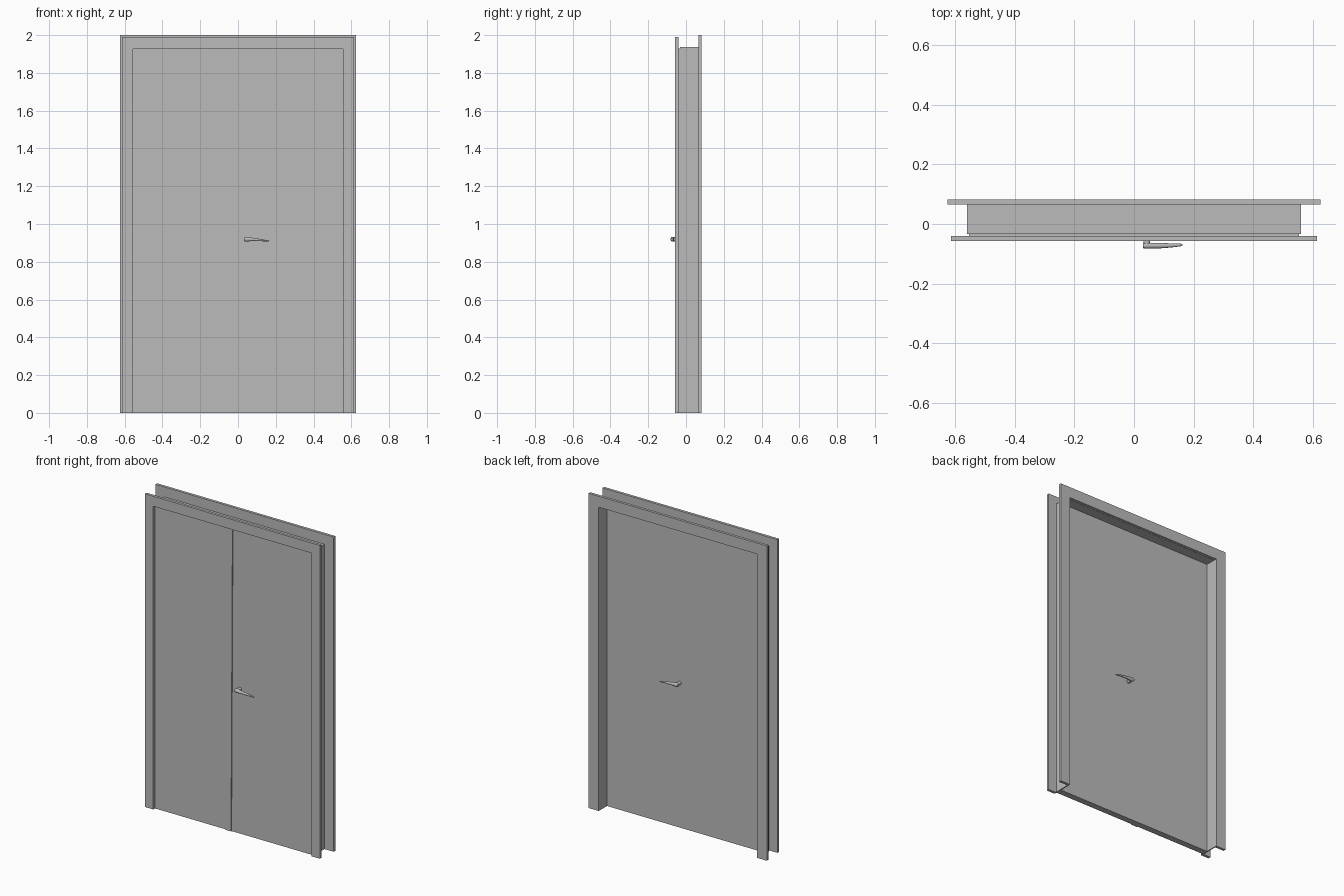
import bpy, bmesh, math
from mathutils import Vector

if "Cube" in bpy.data.objects:
    bpy.data.objects.remove(bpy.data.objects["Cube"], do_unlink=True)

grey = bpy.data.materials.new("plain_grey")
grey.use_nodes = True
COLOUR = (0.5, 0.5, 0.5, 1.0)
grey.diffuse_color = COLOUR
grey.node_tree.nodes["Principled BSDF"].inputs["Base Color"].default_value = COLOUR


def finish(name, bm, smooth=False):
    bmesh.ops.recalc_face_normals(bm, faces=bm.faces[:])
    mesh = bpy.data.meshes.new(name)
    bm.to_mesh(mesh)
    bm.free()
    mesh.materials.append(grey)
    obj = bpy.data.objects.new(name, mesh)
    bpy.context.collection.objects.link(obj)
    if smooth:
        bpy.ops.object.select_all(action='DESELECT')
        obj.select_set(True)
        bpy.context.view_layer.objects.active = obj
        bpy.ops.object.shade_smooth_by_angle(angle=math.radians(40))
    return obj


def prism(name, outline, y0, y1):
    """Extrude an outline in the xz plane from y0 to y1."""
    bm = bmesh.new()
    face = bm.faces.new([bm.verts.new((x, y0, z)) for x, z in outline])
    out = bmesh.ops.extrude_face_region(bm, geom=[face])
    verts = [g for g in out["geom"] if isinstance(g, bmesh.types.BMVert)]
    bmesh.ops.translate(bm, vec=(0, y1 - y0, 0), verts=verts)
    return finish(name, bm)


def arch(name, outer, top, inner, head, y0, y1):
    """Three-sided surround, open at the floor."""
    prism(name, [(-outer, 0), (-outer, top), (outer, top), (outer, 0),
                 (inner, 0), (inner, head), (-inner, head), (-inner, 0)], y0, y1)


# Frame: front and back casings joined by the thin lining
arch("front_casing", 0.615, 1.99, 0.556, 1.926, -0.057, -0.04)
arch("back_casing", 0.626, 2.0, 0.556, 1.93, 0.066, 0.083)
arch("frame_lining", 0.562, 1.937, 0.555, 1.929, -0.033, 0.066)

# Door slab and the slightly slanted strip where the leaves meet
prism("door_panel", [(-0.555, 0), (-0.555, 1.929), (0.555, 1.929), (0.555, 0)], -0.04, 0.0)
prism("meeting_strip", [(-0.06, 0), (-0.05, 1.926), (-0.007, 1.926), (-0.017, 0)], -0.046, -0.04)

# Lever sections: x, distance from door (near, far), bottom z, top z
LEVER = [(0.031, 0.024, 0.041, 0.911, 0.929),
         (0.038, 0.023, 0.043, 0.907, 0.932),
         (0.055, 0.023, 0.043, 0.908, 0.931),
         (0.085, 0.024, 0.042, 0.910, 0.926),
         (0.125, 0.025, 0.039, 0.909, 0.920),
         (0.155, 0.026, 0.035, 0.906, 0.914),
         (0.163, 0.027, 0.032, 0.907, 0.912)]
SIDES = 14


def handle(side, face_y, direction):
    # Tapered lever lofted through rounded sections
    bm = bmesh.new()
    rings = []
    for x, near, far, z0, z1 in LEVER:
        ring = []
        for i in range(SIDES):
            a = 2 * math.pi * i / SIDES
            d = (near + far) / 2 + (far - near) / 2 * math.cos(a)
            z = (z0 + z1) / 2 + (z1 - z0) / 2 * math.sin(a)
            ring.append(bm.verts.new((x, face_y + direction * d, z)))
        rings.append(ring)
    for r, s in zip(rings, rings[1:]):
        for i in range(SIDES):
            j = (i + 1) % SIDES
            bm.faces.new((r[i], r[j], s[j], s[i]))
    bm.faces.new(rings[0])
    bm.faces.new(rings[-1])
    finish(side + "_handle_lever", bm, True)

    # Round stem from the door to the lever
    bm = bmesh.new()
    bmesh.ops.create_cone(bm, cap_ends=True, segments=16, radius1=0.011, radius2=0.011, depth=0.034)
    for v in bm.verts:
        v.co = Vector((v.co.x + 0.043, face_y + direction * (v.co.z + 0.016), v.co.y + 0.919))
    finish(side + "_handle_stem", bm, True)


handle("front", -0.04, -1)
handle("back", 0.0, 1)
